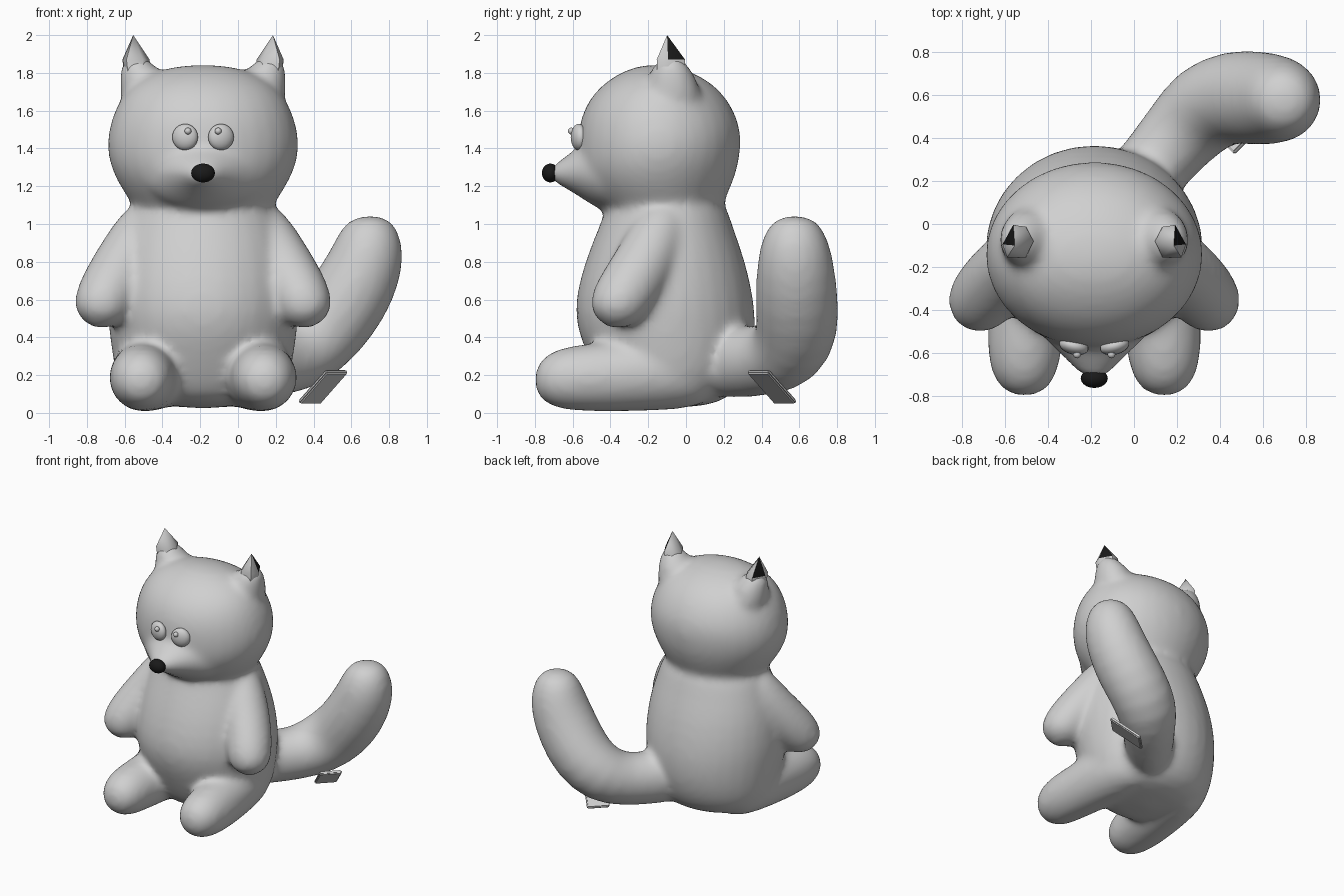
import bpy, bmesh, math
from mathutils import Vector, Matrix

cube = bpy.data.objects.get("Cube")
if cube:
    bpy.data.objects.remove(cube)

MID = -0.185  # the character's own symmetry plane
skin = []     # lofted parts that are blended into one plush skin


def material(name, value):
    m = bpy.data.materials.new(name)
    m.use_nodes = True
    colour = (value, value, value, 1)
    m.diffuse_color = colour
    m.node_tree.nodes["Principled BSDF"].inputs["Base Color"].default_value = colour
    return m


grey = material("plush grey", 0.63)
black = material("black", 0.01)


def select(obs):
    bpy.ops.object.select_all(action="DESELECT")
    for ob in obs:
        ob.select_set(True)
    bpy.context.view_layer.objects.active = obs[0]


def finish(name, bm, mats=(grey,), angle=180):
    bmesh.ops.recalc_face_normals(bm, faces=bm.faces)
    mesh = bpy.data.meshes.new(name)
    bm.to_mesh(mesh)
    bm.free()
    ob = bpy.data.objects.new(name, mesh)
    bpy.context.collection.objects.link(ob)
    for m in mats:
        mesh.materials.append(m)
    select([ob])
    bpy.ops.object.shade_smooth_by_angle(angle=math.radians(angle))
    return ob


def loft(name, rings, tip, side=1, axis=None, ref=(1, 0, 0), sides=16):
    """Skin rings (x, y, z, half width, half depth) and close them at a tip; x is from MID."""
    bm = bmesh.new()
    pts = [Vector(r[:3]) for r in rings] + [Vector(tip)]
    grow = 3 / (2 + math.cos(2 * math.pi / sides))  # makes up for subdivision shrinkage
    loops = []
    for i, r in enumerate(rings):
        t = Vector(axis) if axis else (pts[i + 1] - pts[max(i - 1, 0)]).normalized()
        u = Vector(ref)
        u = (u - u.dot(t) * t).normalized()
        v = t.cross(u)
        loop = []
        for k in range(sides):
            a = 2 * math.pi * k / sides
            p = pts[i] + (u * (r[3] * math.cos(a)) + v * (r[-1] * math.sin(a))) * grow
            loop.append(bm.verts.new((p.x * side + MID, p.y, p.z)))
        loops.append(loop)
    for a, b in zip(loops, loops[1:]):
        for k in range(sides):
            j = (k + 1) % sides
            bm.faces.new((a[k], a[j], b[j], b[k]))
    end = bm.verts.new((tip[0] * side + MID, tip[1], tip[2]))
    for k in range(sides):
        bm.faces.new((loops[-1][k], loops[-1][(k + 1) % sides], end))
    bm.faces.new(loops[0])
    ob = finish(name, bm)
    ob.modifiers.new("Subdivision", "SUBSURF").levels = 1
    skin.append(ob)


def upright(name, profile, top):
    """Vertical loft from (z, front y, back y, half width)."""
    rings = [(0, (f + b) / 2, z, w, (b - f) / 2) for z, f, b, w in profile]
    loft(name, rings, top, axis=(0, 0, 1))


def ball(name, centre, size, mat=grey, turn=0):
    bm = bmesh.new()
    bmesh.ops.create_uvsphere(bm, u_segments=20, v_segments=12, radius=1,
                              matrix=Matrix.Translation(centre) @ Matrix.Rotation(turn, 4, "Z")
                              @ Matrix.Diagonal((*size, 1)))
    finish(name, bm, (mat,))


# Torso, wide at the belly and narrowing to the neck
upright("torso", [(1.17, -.4, .18, .35), (1.06, -.43, .225, .4), (.95, -.475, .26, .44),
                  (.8, -.535, .315, .485), (.6, -.59, .36, .51), (.45, -.58, .37, .5),
                  (.3, -.52, .355, .48), (.15, -.45, .3, .45), (.05, -.38, .2, .36)],
        (0, -.1, .015))

# Head and pointed snout
upright("head", [(1.03, -.4, .17, .33), (1.12, -.47, .2, .385), (1.2, -.54, .24, .44),
                 (1.3, -.575, .275, .49), (1.4, -.575, .29, .51), (1.5, -.57, .29, .5),
                 (1.6, -.545, .255, .47), (1.7, -.485, .19, .415), (1.78, -.39, .09, .32),
                 (1.83, -.28, -.04, .18)], (0, -.17, 1.848))
loft("snout", [(0, -.36, 1.26, .37, .21), (0, -.46, 1.265, .3, .19), (0, -.55, 1.28, .215, .145),
               (0, -.62, 1.275, .14, .095), (0, -.69, 1.268, .08, .055)],
     (0, -.74, 1.268), axis=(0, -1, 0))
ball("nose", (MID, -.718, 1.27), (.063, .045, .05), black)


def ear_tip(name, side):
    """Pointed cone with a black outer back face."""
    bm = bmesh.new()
    loops = []
    for z, x, w, d in [(1.77, .345, .07, .07), (1.87, .355, .072, .075)]:
        corners = [(w, -.2 * d), (w * .3, d), (-w * .5, d * .9), (-w, 0), (-w * .5, -d), (w * .7, -d)]
        loops.append([bm.verts.new((MID + side * (x + a), b - .08, z)) for a, b in corners])
    for k in range(6):
        j = (k + 1) % 6
        bm.faces.new((loops[0][k], loops[0][j], loops[1][j], loops[1][k]))
    tip = bm.verts.new((MID + side * .37, -.1, 2))
    for k in range(6):
        f = bm.faces.new((loops[1][k], loops[1][(k + 1) % 6], tip))
        f.material_index = int(k == 0)
    finish(name, bm, (grey, black), angle=60)


# Paired parts
for label, s in (("left", 1), ("right", -1)):
    ear_tip(label + "_ear", s)
    loft(label + "_ear_root", [(.29, -.07, 1.6, .14, .16), (.305, -.07, 1.7, .135, .15),
                               (.315, -.075, 1.78, .125, .125), (.35, -.08, 1.85, .085, .09)],
         (.36, -.085, 1.92), s, axis=(0, 0, 1))
    ball(label + "_eye", (MID + s * .095, -.568, 1.46), (.07, .04, .07), turn=s * .25)
    ball(label + "_pupil", (MID + s * .08, -.607, 1.492), (.018, .018, .018))
    loft(label + "_arm", [(.24, -.08, 1.09, .1), (.31, -.13, .98, .15), (.395, -.2, .82, .165),
                          (.48, -.29, .68, .165), (.535, -.36, .58, .155),
                          (.56, -.395, .51, .13)], (.575, -.41, .43), s)
    loft(label + "_leg", [(.22, .16, .22, .16), (.25, .0, .22, .2), (.28, -.2, .21, .2),
                          (.31, -.42, .19, .185), (.325, -.58, .185, .175), (.325, -.7, .18, .155),
                          (.325, -.78, .175, .1)], (.325, -.81, .175), s, axis=(0, -1, 0))

# Curled tail
loft("tail", [(.12, .1, .28, .16, .2), (.26, .25, .27, .17, .19), (.4, .42, .27, .185),
              (.52, .55, .33, .215), (.655, .595, .45, .22), (.775, .585, .61, .22),
              (.86, .58, .78, .205), (.885, .575, .91, .18), (.885, .575, 1.02, .125)],
     (.885, .575, 1.055), ref=(1, -1, 0))

# Blend the lofted parts into one soft skin
select(skin)
bpy.ops.object.convert(target="MESH")
bpy.ops.object.join()
body = bpy.context.view_layer.objects.active
body.name = "plush_body"
remesh = body.modifiers.new("Blend", "REMESH")
remesh.mode = "VOXEL"
remesh.voxel_size = .022
remesh.use_smooth_shade = True
smooth = body.modifiers.new("Soften", "SMOOTH")
smooth.factor = .5
smooth.iterations = 14

# Flat tag hanging under the tail
bm = bmesh.new()
u = Vector((1, 1, 0)).normalized()
v = Vector((-.15, .15, -.17)).normalized()
turn = Matrix((u, v, u.cross(v))).transposed().to_4x4()
bmesh.ops.create_cube(bm, size=1, matrix=Matrix.Translation((.45, .455, .138)) @ turn
                      @ Matrix.Diagonal((.16, .265, .024, 1)))
bmesh.ops.bevel(bm, geom=bm.edges[:], offset=.007, segments=2, affect="EDGES")
finish("tag", bm, angle=40)
